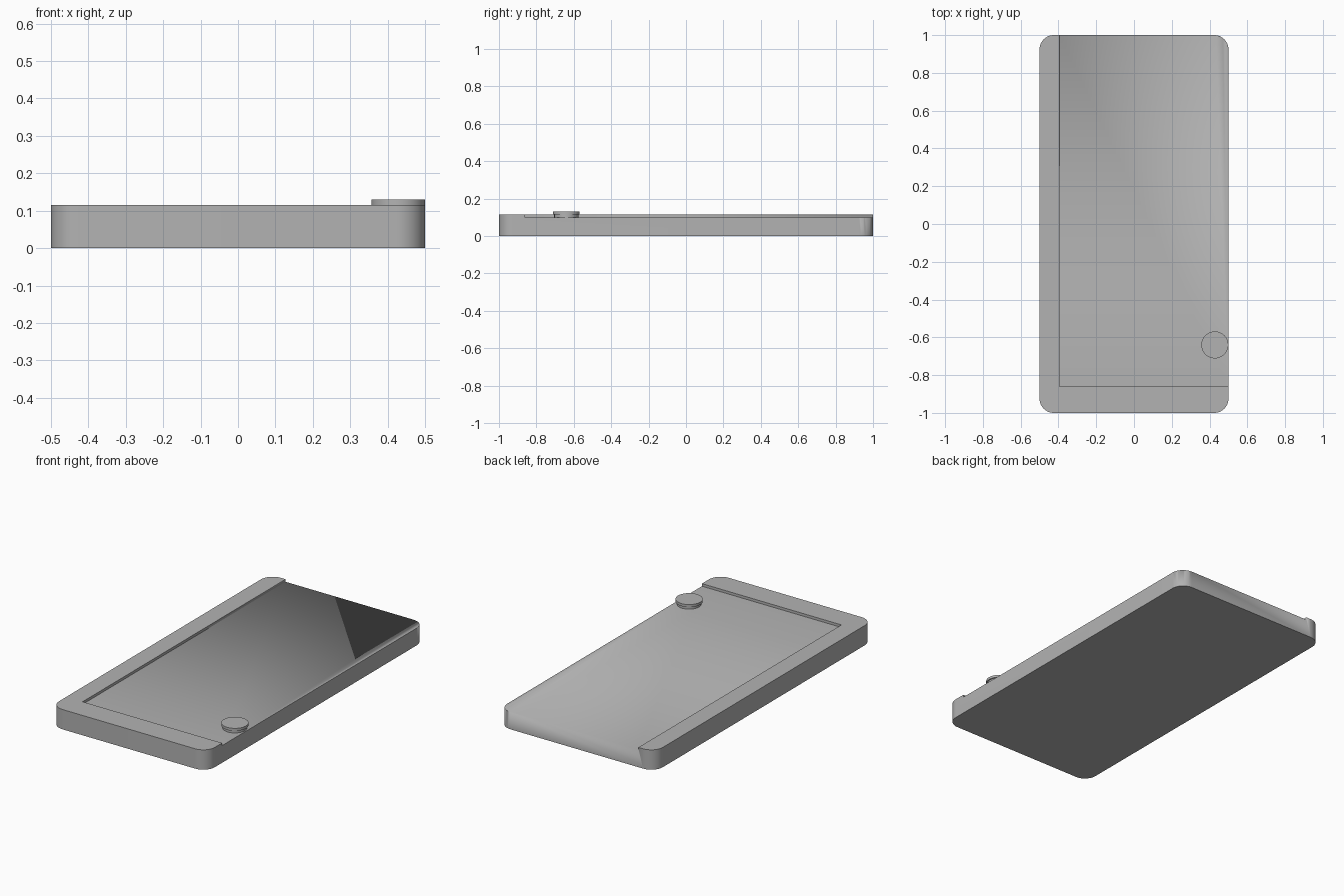
import bpy, bmesh, math

if "Cube" in bpy.data.objects:
    bpy.data.objects.remove(bpy.data.objects["Cube"], do_unlink=True)

WIDTH, LENGTH, HEIGHT, CORNER = 1.0, 2.0, 0.115, 0.075
FLOOR = 0.10                    # height of the recessed panel
STEP_X, STEP_Y = -0.395, -0.86  # inner edges of the raised border
KNOB_X, KNOB_Y, KNOB_R = 0.428, -0.64, 0.0715

grey = bpy.data.materials.new("plain grey")
grey.use_nodes = True
grey.diffuse_color = (0.45, 0.45, 0.45, 1)
grey.node_tree.nodes["Principled BSDF"].inputs["Base Color"].default_value = grey.diffuse_color


def finish(name, bm):
    """Turn a bmesh into a smooth, sharp-edged grey object."""
    bmesh.ops.recalc_face_normals(bm, faces=bm.faces)
    mesh = bpy.data.meshes.new(name)
    bm.to_mesh(mesh)
    bm.free()
    obj = bpy.data.objects.new(name, mesh)
    bpy.context.collection.objects.link(obj)
    mesh.materials.append(grey)
    bpy.ops.object.select_all(action="DESELECT")
    bpy.context.view_layer.objects.active = obj
    obj.select_set(True)
    bpy.ops.object.shade_smooth_by_angle(angle=math.radians(30))
    return obj


def box(bm, low, high):
    verts = bmesh.ops.create_cube(bm, size=1)["verts"]
    for v in verts:
        for i in range(3):
            v.co[i] = low[i] if v.co[i] < 0 else high[i]


def disc(name, radius, bottom, top):
    bm = bmesh.new()
    bmesh.ops.create_cone(bm, cap_ends=True, segments=48, radius1=radius,
                          radius2=radius, depth=top - bottom)
    bmesh.ops.translate(bm, verts=bm.verts, vec=(KNOB_X, KNOB_Y, (top + bottom) / 2))
    return finish(name, bm)


# Slab with rounded vertical corners
bm = bmesh.new()
box(bm, (-WIDTH / 2, -LENGTH / 2, 0), (WIDTH / 2, LENGTH / 2, HEIGHT))
upright = [e for e in bm.edges if abs(e.verts[0].co.z - e.verts[1].co.z) > 0.01]
bmesh.ops.bevel(bm, geom=upright, offset=CORNER, segments=12, profile=0.5,
                affect="EDGES")
body = finish("body", bm)

# Shallow recess, open at the left and back edges
bm = bmesh.new()
box(bm, (STEP_X, STEP_Y, FLOOR), (WIDTH, LENGTH, 2 * HEIGHT))
cutter = finish("recess_cutter", bm)
cutter.hide_render = True
cutter.hide_viewport = True
cut = body.modifiers.new("recess", "BOOLEAN")
cut.object = cutter
cut.operation = "DIFFERENCE"
cut.solver = "EXACT"

# Round button on a slightly narrower stem
disc("button_cap", KNOB_R, HEIGHT, 0.13)
disc("button_stem", KNOB_R - 0.007, FLOOR - 0.005, HEIGHT + 0.002)
